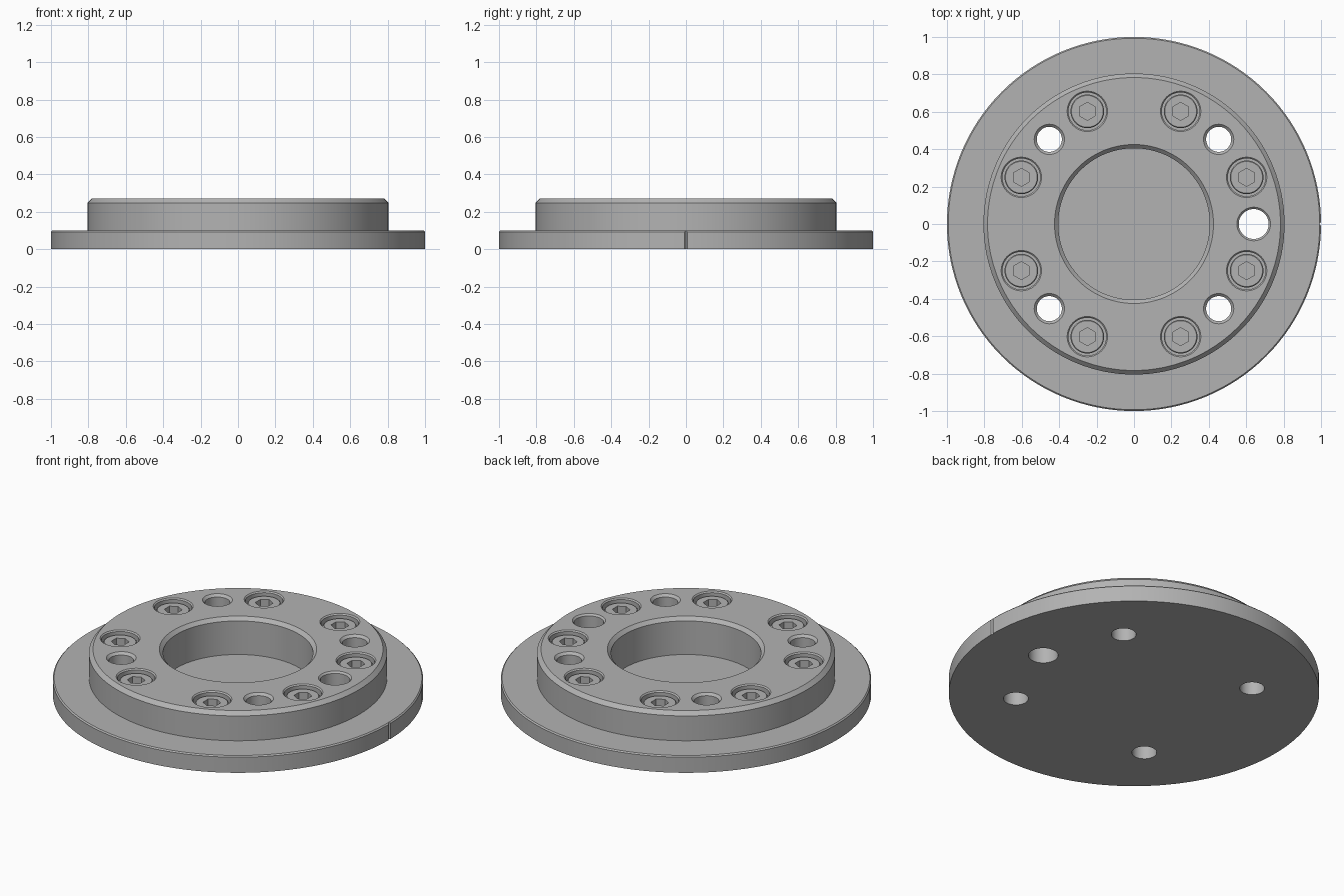
import bpy, bmesh, math
from math import pi, cos, sin

if "Cube" in bpy.data.objects:
    bpy.data.objects.remove(bpy.data.objects["Cube"], do_unlink=True)

steel = bpy.data.materials.new("grey steel")
steel.use_nodes = True
GREY = (0.45, 0.45, 0.45, 1)
steel.diffuse_color = GREY
steel.node_tree.nodes["Principled BSDF"].inputs["Base Color"].default_value = GREY

TOP = 0.27


def add_lathe(bm, profile, x=0, y=0, segs=64, turn=0):
    """Revolve (radius, height) points round a vertical axis and cap both ends."""
    rings = []
    for r, z in profile:
        rings.append([bm.verts.new((x + r * cos(turn + 2 * pi * i / segs),
                                    y + r * sin(turn + 2 * pi * i / segs), z))
                      for i in range(segs)])
    for a, b in zip(rings, rings[1:]):
        for i in range(segs):
            j = (i + 1) % segs
            bm.faces.new((a[i], a[j], b[j], b[i]))
    bm.faces.new(rings[0][::-1])
    bm.faces.new(rings[-1])


def make_object(name, bm):
    bmesh.ops.recalc_face_normals(bm, faces=bm.faces)
    mesh = bpy.data.meshes.new(name)
    bm.to_mesh(mesh)
    bm.free()
    mesh.materials.append(steel)
    obj = bpy.data.objects.new(name, mesh)
    bpy.context.collection.objects.link(obj)
    return obj


def select(obj):
    bpy.ops.object.select_all(action='DESELECT')
    obj.select_set(True)
    bpy.context.view_layer.objects.active = obj


def cut(obj, cutter):
    """Subtract the cutter, then discard it."""
    cutter.hide_render = True
    select(obj)
    mod = obj.modifiers.new("cut", 'BOOLEAN')
    mod.operation, mod.solver, mod.object = 'DIFFERENCE', 'EXACT', cutter
    bpy.ops.object.modifier_apply(modifier=mod.name)
    bpy.data.objects.remove(cutter, do_unlink=True)


def shade(obj):
    select(obj)
    bpy.ops.object.shade_smooth_by_angle(angle=math.radians(25))


def polar(r, degrees):
    a = math.radians(degrees)
    return r * cos(a), r * sin(a)


# Flanged disc with a raised boss and a chamfered blind bore
bm = bmesh.new()
add_lathe(bm, [(1, 0), (1, 0.093), (0.993, 0.1), (0.805, 0.1), (0.805, 0.248),
               (0.783, TOP), (0.425, TOP), (0.405, 0.25), (0.405, 0.05)], segs=128)
body = make_object("flanged_body", bm)

# Through holes, counterbores and the index notch
bm = bmesh.new()


def through_hole(x, y, r, rim):
    add_lathe(bm, [(r, -0.05), (r, TOP - rim), (r + rim, TOP), (r + rim, TOP + 0.05)], x, y, 48)


for k in range(4):
    through_hole(*polar(0.64, 45 + 90 * k), 0.067, 0.014)
through_hole(0.64, 0, 0.08, 0.01)

BOLTS = [polar(0.652, 22.5 + 45 * k) for k in range(8)]
for x, y in BOLTS:
    add_lathe(bm, [(0.101, 0.15), (0.101, TOP - 0.007), (0.108, TOP), (0.108, TOP + 0.05)], x, y, 48)
add_lathe(bm, [(0.009, -0.05), (0.009, 0.15)], 1, 0, 4)
cut(body, make_object("hole_cutter", bm))
shade(body)

# Socket head bolts
HEAD = 0.25
for n, (x, y) in enumerate(BOLTS, 1):
    bm = bmesh.new()
    add_lathe(bm, [(0.09, 0.14), (0.09, HEAD - 0.005), (0.085, HEAD)], x, y, 48)
    bolt = make_object(f"socket_bolt_{n}", bm)
    bm = bmesh.new()
    add_lathe(bm, [(0.048, HEAD - 0.05), (0.048, HEAD + 0.05)], x, y, 6, pi / 6)
    cut(bolt, make_object("hex_cutter", bm))
    shade(bolt)
